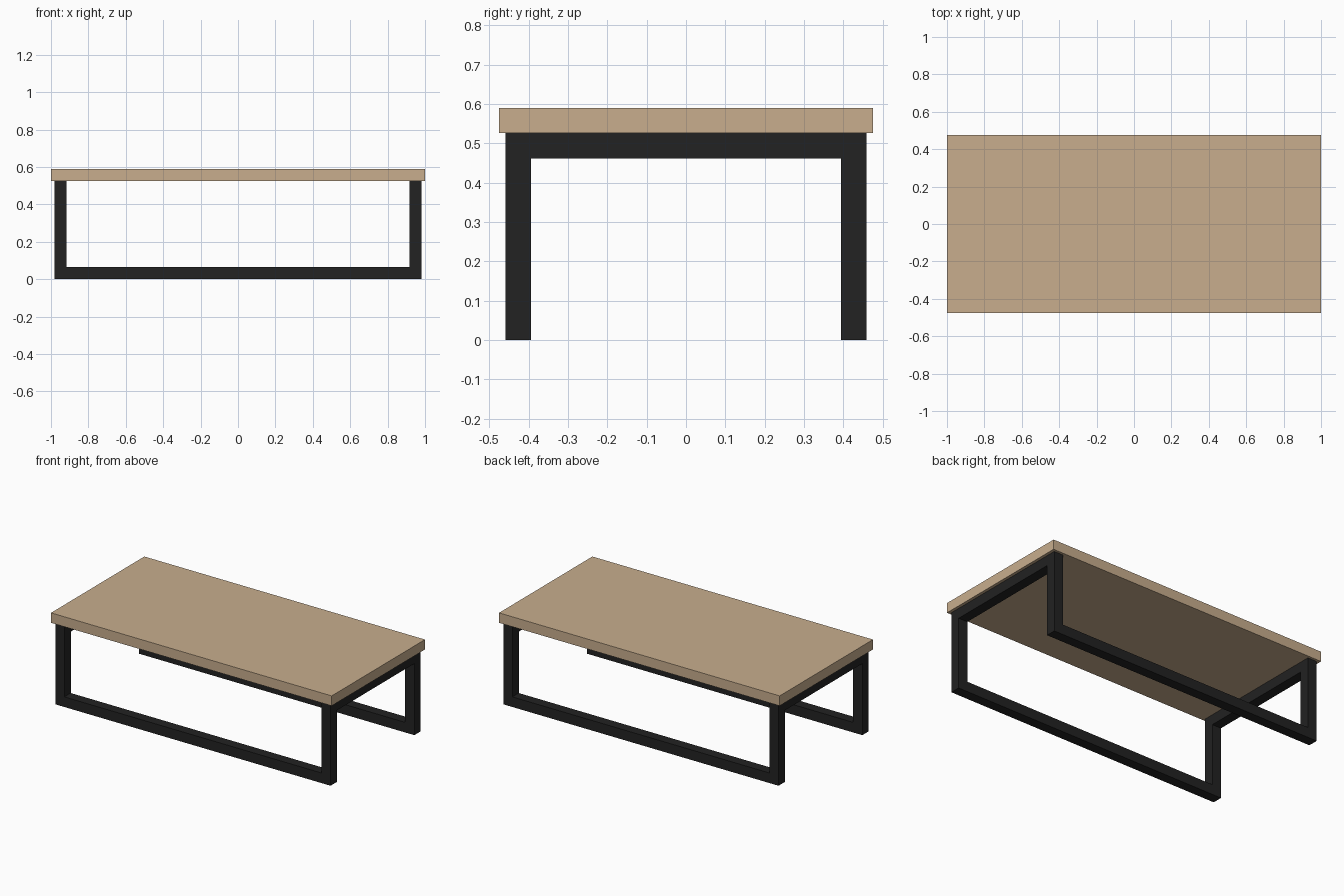
import bpy
import bmesh

if "Cube" in bpy.data.objects:
    bpy.data.objects.remove(bpy.data.objects["Cube"])


def material(name, rgb):
    m = bpy.data.materials.new(name)
    m.diffuse_color = (*rgb, 1.0)
    m.use_nodes = True
    m.node_tree.nodes["Principled BSDF"].inputs["Base Color"].default_value = m.diffuse_color
    return m


WOOD = material("light wood", (0.577, 0.423, 0.27))
METAL = material("black metal", (0.016, 0.016, 0.016))


def box(name, x, y, z, mat):
    """Box from (min, max) ranges on each axis."""
    bm = bmesh.new()
    bmesh.ops.create_cube(bm, size=1.0)
    for v in bm.verts:
        v.co = [r[0] if c < 0 else r[1] for c, r in zip(v.co, (x, y, z))]
    mesh = bpy.data.meshes.new(name)
    bm.to_mesh(mesh)
    bm.free()
    mesh.materials.append(mat)
    ob = bpy.data.objects.new(name, mesh)
    bpy.context.collection.objects.link(ob)
    return ob


def side(s, inner, outer):
    return tuple(sorted((s * inner, s * outer)))


XI, XO = 0.916, 0.981    # frame inner and outer x
YI, YO = 0.394, 0.459    # frame inner and outer y
ZB, ZT, ZC, TOP = 0.065, 0.461, 0.526, 0.59

# table top
box("table_top", (-1, 1), (-0.475, 0.475), (ZC, TOP), WOOD)

# four square-tube legs
for sx, nx in ((-1, "left"), (1, "right")):
    for sy, ny in ((-1, "front"), (1, "back")):
        box(f"{ny}_{nx}_leg", side(sx, XI, XO), side(sy, YI, YO), (0, ZC), METAL)

# floor rails along the long sides
for sy, ny in ((-1, "front"), (1, "back")):
    box(f"{ny}_floor_rail", (-XI, XI), side(sy, YI, YO), (0, ZB), METAL)

# upper rails across the short ends
for sx, nx in ((-1, "left"), (1, "right")):
    box(f"{nx}_upper_rail", side(sx, XI, XO), (-YI, YI), (ZT, ZC), METAL)
